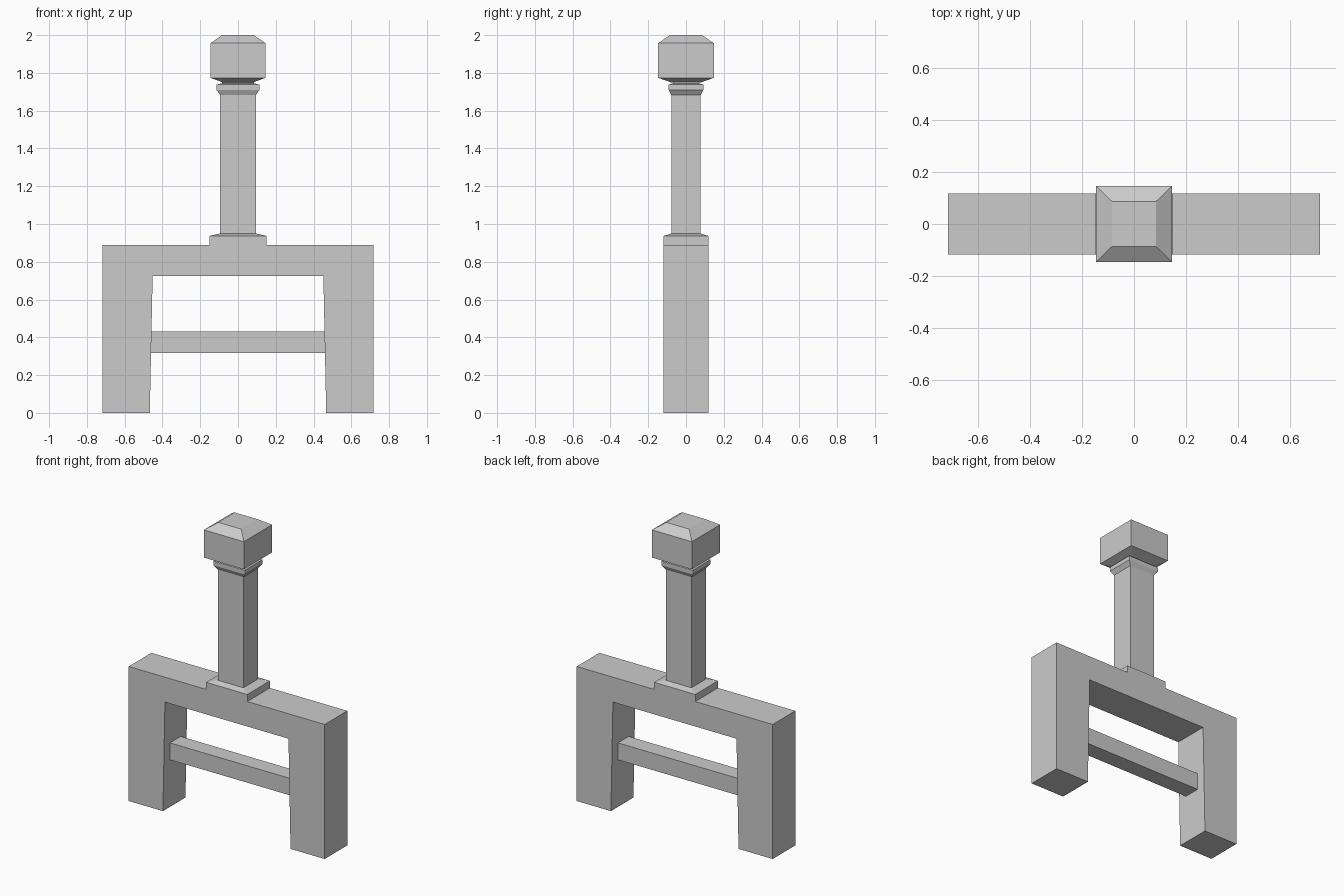
import bpy, bmesh

if "Cube" in bpy.data.objects:
    bpy.data.objects.remove(bpy.data.objects["Cube"])


def finish(name, bm):
    bmesh.ops.recalc_face_normals(bm, faces=bm.faces)
    mesh = bpy.data.meshes.new(name)
    bm.to_mesh(mesh)
    bm.free()
    obj = bpy.data.objects.new(name, mesh)
    bpy.context.collection.objects.link(obj)
    return obj


def extrude_profile(name, half_profile, half_depth):
    """Mirror an x-z half outline across x = 0 and extrude it along y."""
    outline = half_profile + [(-x, z) for x, z in reversed(half_profile)]
    bm = bmesh.new()
    face = bm.faces.new([bm.verts.new((x, -half_depth, z)) for x, z in outline])
    new = bmesh.ops.extrude_face_region(bm, geom=[face])["geom"]
    verts = [g for g in new if isinstance(g, bmesh.types.BMVert)]
    bmesh.ops.translate(bm, verts=verts, vec=(0, 2 * half_depth, 0))
    return finish(name, bm)


def stack(name, rings):
    """Loft rectangular rings (half x, half y, z) from bottom to top."""
    bm = bmesh.new()
    loops = [[bm.verts.new((sx * hx, sy * hy, z))
              for sx, sy in ((-1, -1), (1, -1), (1, 1), (-1, 1))]
             for hx, hy, z in rings]
    bm.faces.new(loops[0])
    bm.faces.new(loops[-1])
    for a, b in zip(loops, loops[1:]):
        for i in range(4):
            j = (i + 1) % 4
            bm.faces.new((a[i], a[j], b[j], b[i]))
    return finish(name, bm)


# Legs, top beam and raised pad in one outline
extrude_profile("leg_frame", [
    (0.452, 0.725), (0.467, 0), (0.717, 0), (0.717, 0.89),
    (0.151, 0.89), (0.151, 0.937)], 0.118)

# Cross rung between the legs
stack("cross_rung", [(0.463, 0.056, 0.318), (0.463, 0.056, 0.43)])

# Post with sloped foot and flared collar
stack("post", [
    (0.151, 0.118, 0.937), (0.094, 0.077, 0.95),
    (0.094, 0.077, 1.682), (0.114, 0.092, 1.71),
    (0.114, 0.092, 1.738), (0.085, 0.07, 1.745), (0.085, 0.07, 1.76)])

# Bevelled block cap
stack("cap", [
    (0.075, 0.075, 1.748), (0.146, 0.147, 1.774),
    (0.146, 0.147, 1.957), (0.084, 0.086, 2.0)])
